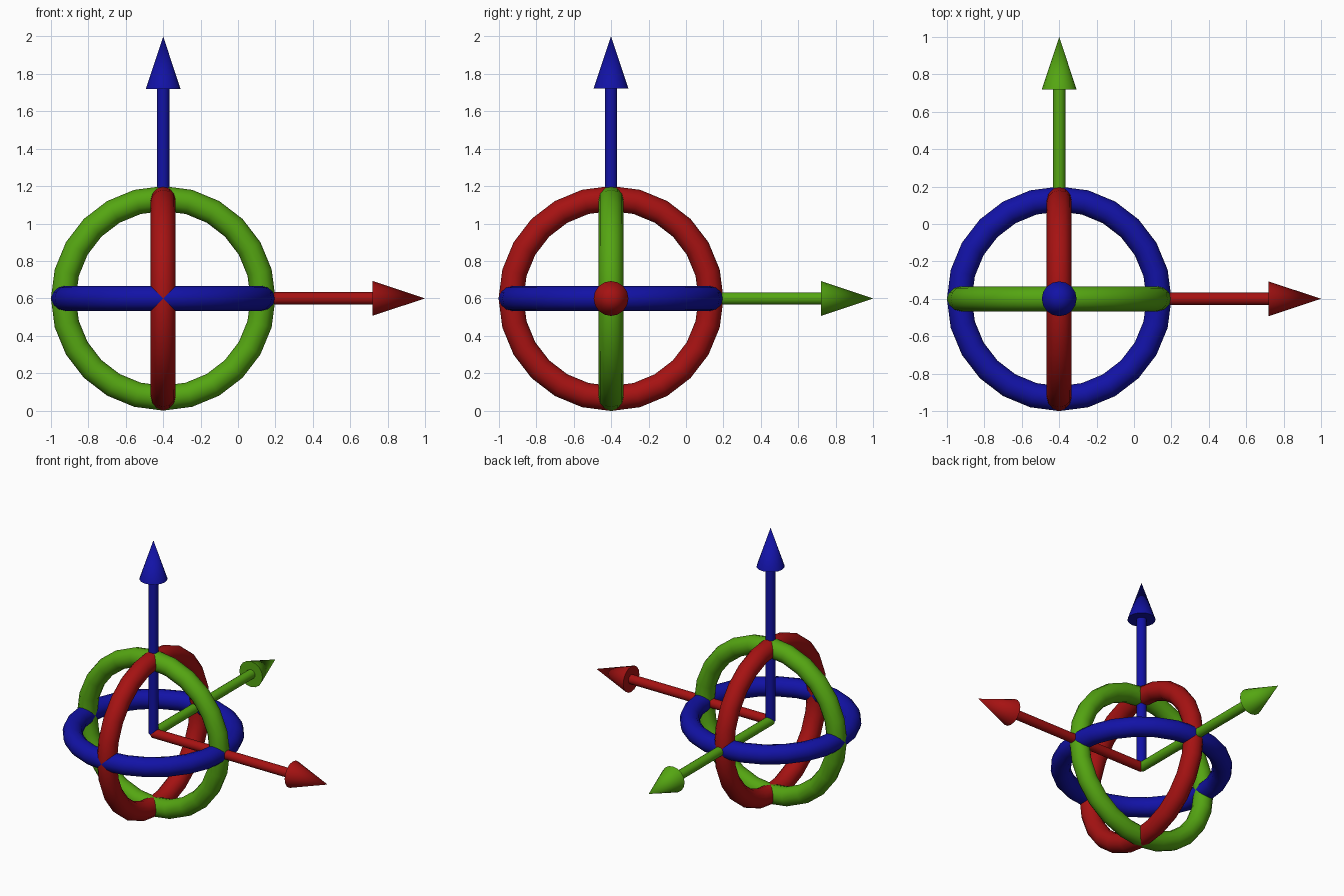
import bpy
from math import radians
from mathutils import Vector

if "Cube" in bpy.data.objects:
    bpy.data.objects.remove(bpy.data.objects["Cube"])

CENTRE = Vector((-0.4, -0.4, 0.6))
LENGTH, TIP = 1.4, 0.28          # whole arrow, arrowhead
SHAFT_R, TIP_R = 0.033, 0.093
RING_R, TUBE_R = 0.5335, 0.0667


def finish(name, mat, smooth_all=False):
    ob = bpy.context.object
    ob.name = name
    ob.data.materials.append(mat)
    if smooth_all:
        bpy.ops.object.shade_smooth()
    else:
        bpy.ops.object.shade_smooth_by_angle(angle=radians(40))


def build_axis(label, direction, rot, colour):
    axis = Vector(direction)
    mat = bpy.data.materials.new(label + "_colour")
    mat.diffuse_color = (*colour, 1)
    mat.use_nodes = True
    mat.node_tree.nodes["Principled BSDF"].inputs["Base Color"].default_value = mat.diffuse_color

    # shaft, starting at the common centre
    shaft_len = LENGTH - TIP
    bpy.ops.mesh.primitive_cylinder_add(
        vertices=16, radius=SHAFT_R, depth=shaft_len,
        location=CENTRE + axis * shaft_len / 2, rotation=rot)
    finish(label + "_arrow_shaft", mat)

    # arrowhead
    bpy.ops.mesh.primitive_cone_add(
        vertices=16, radius1=TIP_R, radius2=0, depth=TIP,
        location=CENTRE + axis * (LENGTH - TIP / 2), rotation=rot)
    finish(label + "_arrow_head", mat)

    # rotation ring, perpendicular to the arrow
    bpy.ops.mesh.primitive_torus_add(
        major_segments=24, minor_segments=12,
        major_radius=RING_R, minor_radius=TUBE_R,
        location=CENTRE, rotation=rot)
    finish(label + "_ring", mat, True)


build_axis("red", (1, 0, 0), (0, radians(90), 0), (0.38, 0.006, 0.006))
build_axis("green", (0, 1, 0), (radians(-90), 0, 0), (0.09, 0.38, 0.006))
build_axis("blue", (0, 0, 1), (0, 0, 0), (0.006, 0.006, 0.38))
